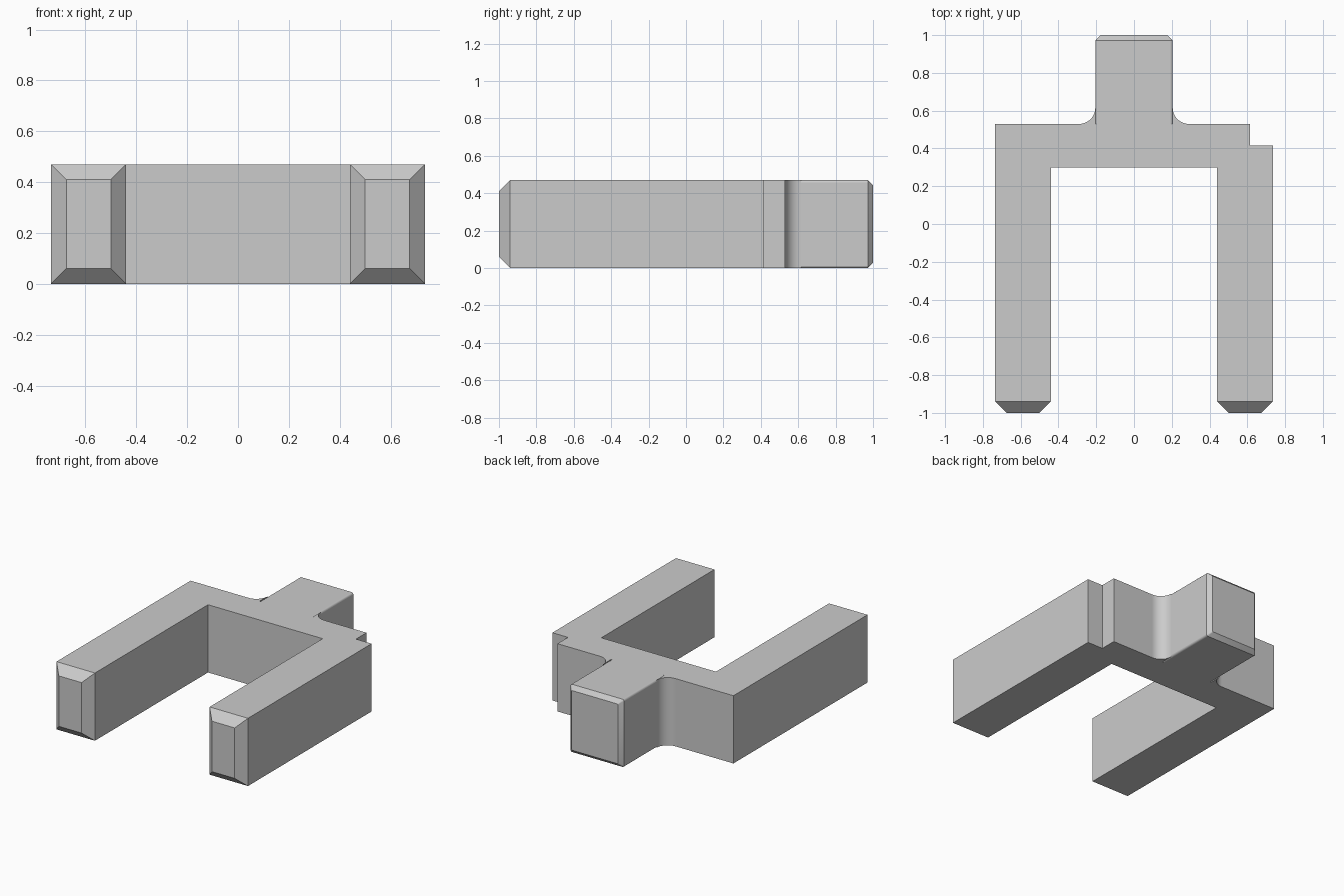
import bpy, bmesh, math
from mathutils import Vector

if "Cube" in bpy.data.objects:
    bpy.data.objects.remove(bpy.data.objects["Cube"], do_unlink=True)

H = 0.47            # thickness of the fork
OUT, INN = 0.735, 0.44   # outer and inner arm sides
BACK = 0.53         # rear of the bridge
SW, R = 0.205, 0.085     # shank half width, fillet radius
TIP = 0.06          # arm tip chamfer

grey = bpy.data.materials.new("plain grey")
grey.use_nodes = True
colour = (0.6, 0.6, 0.6, 1)
grey.diffuse_color = colour
grey.node_tree.nodes["Principled BSDF"].inputs["Base Color"].default_value = colour


def make_object(name, bm):
    bmesh.ops.recalc_face_normals(bm, faces=bm.faces)
    mesh = bpy.data.meshes.new(name)
    bm.to_mesh(mesh)
    bm.free()
    mesh.materials.append(grey)
    obj = bpy.data.objects.new(name, mesh)
    bpy.context.collection.objects.link(obj)
    return obj


def fillet(side):
    """Concave corner from the bridge to the shank, then back to the bridge."""
    steps = 12
    arc = [(side * (SW + R - R * math.sin(a)), BACK + R - R * math.cos(a))
           for a in (math.pi / 2 * i / steps for i in range(steps + 1))]
    return arc + [(side * SW, BACK)]


# Fork: plan outline with a notch in one rear corner, extruded upward
outline = [(-OUT, -1 + TIP), (-INN, -1 + TIP), (-INN, 0.3), (INN, 0.3),
           (INN, -1 + TIP), (OUT, -1 + TIP), (OUT, 0.415), (0.615, 0.415), (0.615, BACK)]
outline += fillet(1) + fillet(-1)[::-1] + [(-OUT, BACK)]
bm = bmesh.new()
base = bm.faces.new([bm.verts.new((x, y, 0)) for x, y in outline])
top = bmesh.ops.extrude_face_region(bm, geom=[base])["geom"]
bmesh.ops.translate(bm, vec=(0, 0, H), verts=[v for v in top if isinstance(v, bmesh.types.BMVert)])
bmesh.ops.recalc_face_normals(bm, faces=bm.faces)

# Chamfered arm tips
tips = [f for f in bm.faces if f.calc_center_median().y < -1 + TIP + 0.01]
bmesh.ops.inset_individual(bm, faces=tips, thickness=TIP, depth=TIP, use_even_offset=True)
fork = make_object("fork", bm)


def section(y, inset, r):
    """Rounded rectangle across the shank."""
    points = []
    for sx, sz, start in ((1, 1, 0), (-1, 1, 1), (-1, -1, 2), (1, -1, 3)):
        for i in range(4):
            a = math.pi / 2 * (start + i / 3)
            points.append(Vector((sx * (SW - inset - r) + r * math.cos(a), y,
                                  H / 2 + sz * (H / 2 - inset - r) + r * math.sin(a))))
    return points


# Shank: softened long edges and a chamfered end
bm = bmesh.new()
rings = [[bm.verts.new(p) for p in section(*s)]
         for s in ((0.5, 0, 0.012), (0.972, 0, 0.012), (1, 0.028, 0.004))]
for a, b in zip(rings, rings[1:]):
    for i in range(len(a)):
        j = (i + 1) % len(a)
        bm.faces.new((a[i], a[j], b[j], b[i]))
bm.faces.new(rings[0])
bm.faces.new(rings[-1])
shank = make_object("shank", bm)

# Join the shank to the fork
join = fork.modifiers.new("join shank", "BOOLEAN")
join.operation = "UNION"
join.solver = "EXACT"
join.object = shank
bpy.context.view_layer.objects.active = fork
fork.select_set(True)
bpy.ops.object.modifier_apply(modifier=join.name)
bpy.data.objects.remove(shank, do_unlink=True)

# Smooth fillets and rounded edges, large faces flat
bpy.ops.object.shade_smooth_by_angle(angle=math.radians(32))
for p in fork.data.polygons:
    p.use_smooth = p.area < 0.05
